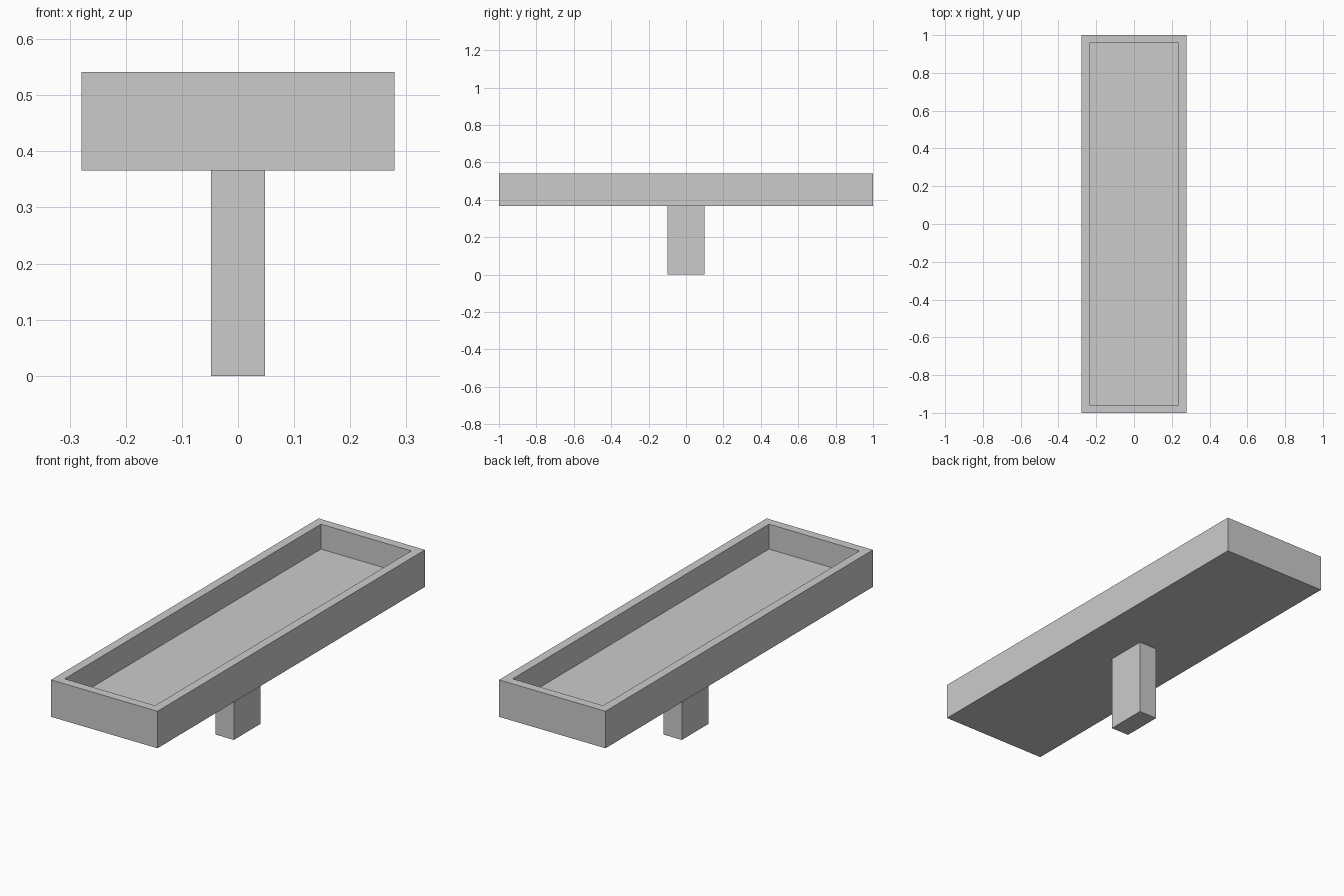
import bpy, bmesh

if "Cube" in bpy.data.objects:
    bpy.data.objects.remove(bpy.data.objects["Cube"])

grey = bpy.data.materials.new("plain grey")
grey.diffuse_color = (0.6, 0.6, 0.6, 1)
grey.use_nodes = True
grey.node_tree.nodes["Principled BSDF"].inputs["Base Color"].default_value = grey.diffuse_color


def box(bm, sx, sy, z0, z1):
    """Add a box centred on x and y, spanning z0 to z1."""
    verts = bmesh.ops.create_cube(bm, size=1)["verts"]
    for v in verts:
        v.co = (v.co.x * sx, v.co.y * sy, z0 if v.co.z < 0 else z1)


def finish(bm, name):
    bmesh.ops.recalc_face_normals(bm, faces=bm.faces)
    mesh = bpy.data.meshes.new(name)
    bm.to_mesh(mesh)
    bm.free()
    mesh.materials.append(grey)
    obj = bpy.data.objects.new(name, mesh)
    bpy.context.collection.objects.link(obj)


WALL, BASE, TOP, FLOOR = 0.042, 0.366, 0.541, 0.423

# Open tray: inset the top face for the rim, then sink it to the floor
bm = bmesh.new()
box(bm, 0.557, 2.0, BASE, TOP)
top = max(bm.faces, key=lambda f: f.calc_center_median().z)
bmesh.ops.inset_region(bm, faces=[top], thickness=WALL, use_even_offset=True)
floor = bmesh.ops.extrude_discrete_faces(bm, faces=[top])["faces"][0]
for v in floor.verts:
    v.co.z = FLOOR
finish(bm, "tray")

# Central post under the tray
bm = bmesh.new()
box(bm, 0.096, 0.2, 0, BASE)
finish(bm, "post")
